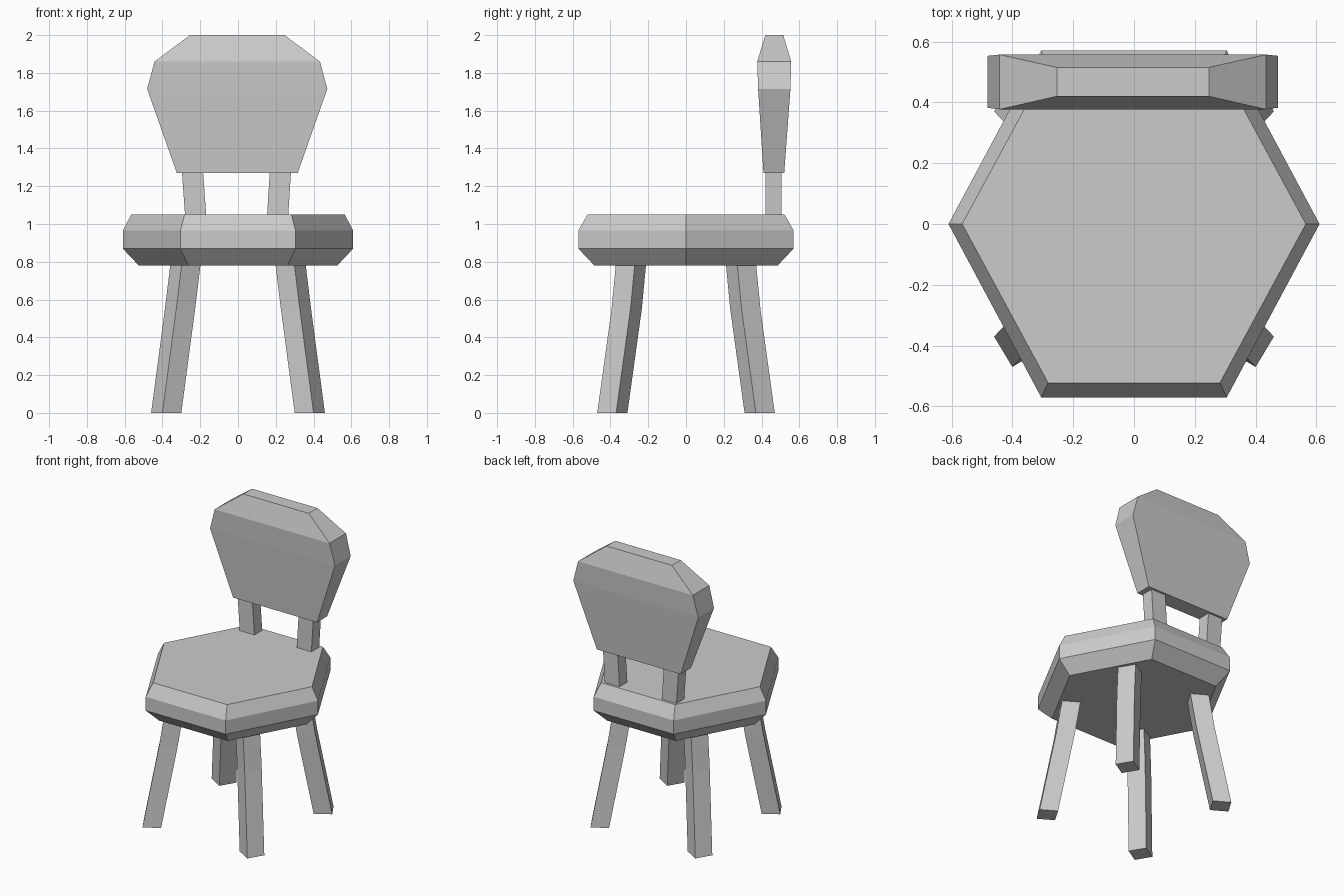
import bpy
import bmesh
import math

cube = bpy.data.objects.get("Cube")
if cube:
    bpy.data.objects.remove(cube, do_unlink=True)

GREY = (0.6, 0.6, 0.6, 1.0)
grey = bpy.data.materials.new("plain grey")
grey.use_nodes = True
grey.diffuse_color = GREY
for node in grey.node_tree.nodes:
    if node.type == 'BSDF_PRINCIPLED':
        node.inputs["Base Color"].default_value = GREY
        node.inputs["Roughness"].default_value = 0.8


def loft(name, rings):
    """Join equal-length rings of points into a closed, flat-shaded solid."""
    bm = bmesh.new()
    loops = [[bm.verts.new(p) for p in ring] for ring in rings]
    count = len(loops[0])
    for low, high in zip(loops, loops[1:]):
        for i in range(count):
            j = (i + 1) % count
            bm.faces.new((low[i], low[j], high[j], high[i]))
    bm.faces.new(loops[0][::-1])
    bm.faces.new(loops[-1])
    bmesh.ops.recalc_face_normals(bm, faces=bm.faces)
    mesh = bpy.data.meshes.new(name)
    bm.to_mesh(mesh)
    bm.free()
    mesh.materials.append(grey)
    obj = bpy.data.objects.new(name, mesh)
    bpy.context.collection.objects.link(obj)
    return obj


def rectangle(x0, x1, y0, y1, z):
    return [(x0, y0, z), (x1, y0, z), (x1, y1, z), (x0, y1, z)]


def hexagon(rx, ry, z):
    """Six-sided ring with corners on the x axis and half depth ry."""
    ring = []
    for k in range(6):
        a = math.radians(60 * k)
        ring.append((rx * math.cos(a), ry * math.sin(a) / math.sin(math.pi / 3), z))
    return ring


# Hexagonal seat with bevelled rims
seat_profile = [(0.525, 0.485, 0.78), (0.61, 0.57, 0.87),
                (0.61, 0.57, 0.965), (0.565, 0.522, 1.05)]
loft("seat", [hexagon(*p) for p in seat_profile])

# Splayed legs: square section turned to face the seat corners
FOOT = [(0.46, 0.37), (0.40, 0.47), (0.30, 0.41), (0.36, 0.31)]
LEG_STEPS = [(0, 0, 0), (0.073, 0.076, 0.55), (0.101, 0.098, 0.78), (0.11, 0.105, 0.85)]
for side, sx in (("left", 1), ("right", -1)):
    for end, sy in (("front", -1), ("back", 1)):
        loft(f"{end}_{side}_leg",
             [[(sx * (x - dx), sy * (y - dy), z) for x, y in FOOT]
              for dx, dy, z in LEG_STEPS])

# Posts joining the seat to the backrest, leaning slightly outwards
for side, low, high in (("left", 0.151, 0.173), ("right", -0.277, -0.302)):
    width = 0.112
    loft(f"{side}_back_post",
         [rectangle(low, low + width, 0.42, 0.505, 1.0),
          rectangle(high, high + width, 0.42, 0.505, 1.35)])

# Backrest: widening panel with a chamfered crown
BACK_X = -0.004
back_profile = [(0.32, 0.41, 0.52, 1.27), (0.477, 0.382, 0.553, 1.715),
                (0.438, 0.377, 0.557, 1.86), (0.25, 0.42, 0.515, 2.0)]
loft("backrest", [rectangle(BACK_X - w, BACK_X + w, y0, y1, z)
                  for w, y0, y1, z in back_profile])
